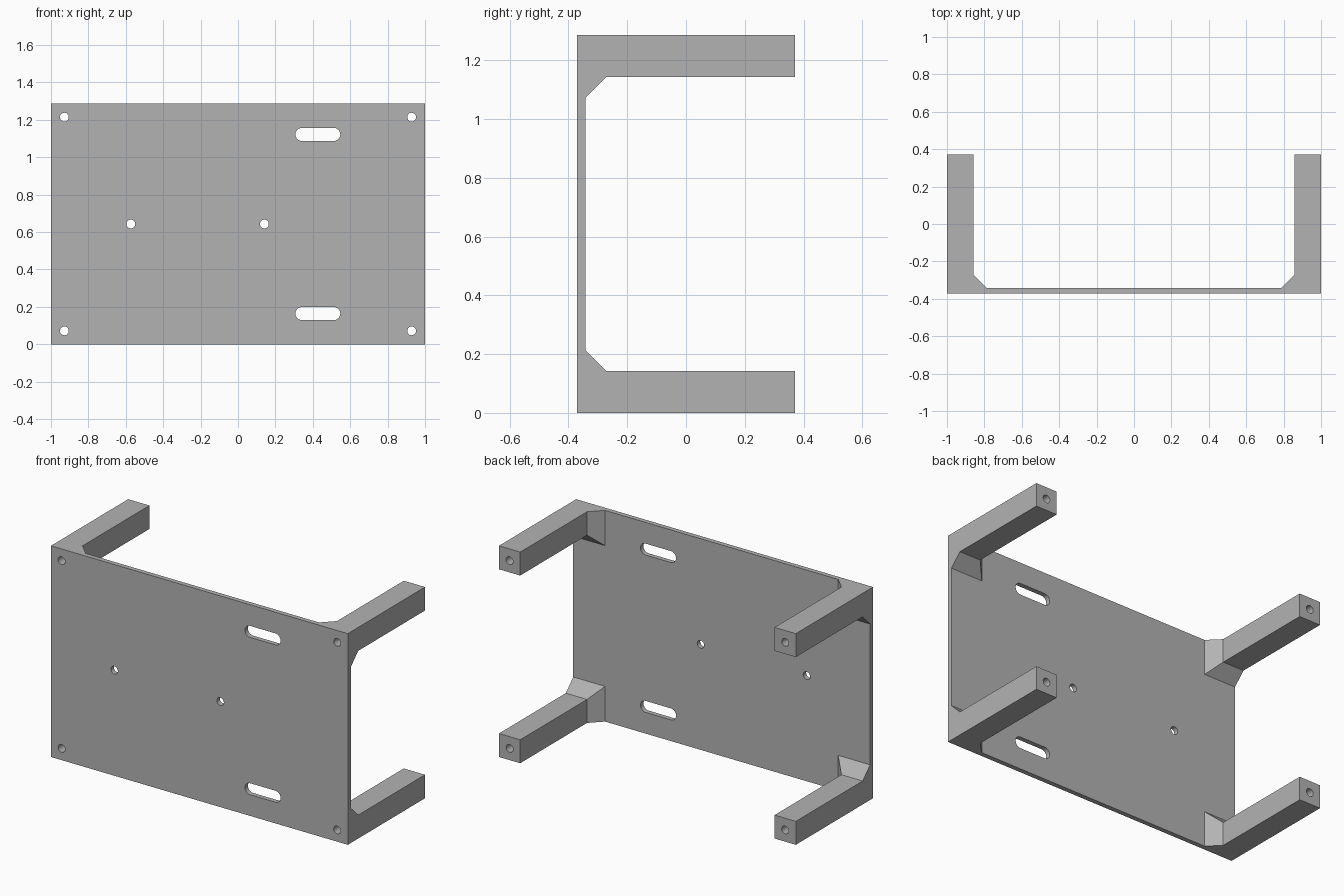
import bpy, bmesh, math

cube = bpy.data.objects.get("Cube")
if cube:
    bpy.data.objects.remove(cube, do_unlink=True)

WIDTH, HEIGHT, DEPTH = 2.0, 1.286, 0.743
THICK, LEG, FLARE = 0.0286, 0.143, 0.0714
FRONT, BACK = -DEPTH / 2, DEPTH / 2
INNER = FRONT + THICK

grey = bpy.data.materials.new("plain grey")
grey.use_nodes = True
grey.diffuse_color = (0.45, 0.45, 0.45, 1)
grey.node_tree.nodes["Principled BSDF"].inputs["Base Color"].default_value = grey.diffuse_color


def loft(name, rings):
    """Closed solid through matching (y, outline) rings."""
    bm = bmesh.new()
    loops = [[bm.verts.new((x, y, z)) for x, z in outline] for y, outline in rings]
    for a, b in zip(loops, loops[1:]):
        for i in range(len(a)):
            j = (i + 1) % len(a)
            bm.faces.new((a[i], a[j], b[j], b[i]))
    bm.faces.new(loops[0])
    bm.faces.new(loops[-1])
    bmesh.ops.recalc_face_normals(bm, faces=bm.faces)
    mesh = bpy.data.meshes.new(name)
    bm.to_mesh(mesh)
    bm.free()
    mesh.materials.append(grey)
    obj = bpy.data.objects.new(name, mesh)
    bpy.context.collection.objects.link(obj)
    return obj


def corner_square(sx, top, size):
    """Square outline flush with one corner of the plate."""
    x0, z0 = sx * WIDTH / 2, HEIGHT if top else 0
    x1, z1 = x0 - sx * size, z0 + (-size if top else size)
    return [(x0, z0), (x1, z0), (x1, z1), (x0, z1)]


def slot_outline(cx, cz, radius, half=0.0, steps=16):
    """Circle, or a rounded slot when half is above zero."""
    points = []
    for side in (1, -1):
        for i in range(steps + (1 if half else 0)):
            a = math.pi * (i / steps - 0.5) + (0 if side > 0 else math.pi)
            points.append((cx + side * half + radius * math.cos(a), cz + radius * math.sin(a)))
    return points


def combine(body, other, operation):
    mod = body.modifiers.new(operation.lower(), 'BOOLEAN')
    mod.operation, mod.object, mod.solver = operation, other, 'EXACT'
    bpy.context.view_layer.objects.active = body
    bpy.ops.object.modifier_apply(modifier=mod.name)
    bpy.data.objects.remove(other, do_unlink=True)


# Base plate
w = WIDTH / 2
plate_outline = [(-w, 0), (w, 0), (w, HEIGHT), (-w, HEIGHT)]
bracket = loft("mounting_bracket", [(FRONT, plate_outline), (INNER, plate_outline)])

# Corner legs with flared feet
corners = [(sx, top) for sx in (-1, 1) for top in (False, True)]
for sx, top in corners:
    wide, slim = corner_square(sx, top, LEG + FLARE), corner_square(sx, top, LEG)
    leg = loft("leg", [(INNER - THICK / 2, wide), (INNER, wide), (INNER + FLARE, slim), (BACK, slim)])
    combine(bracket, leg, 'UNION')

# Screw holes along the legs, two plate holes and two slots
cuts = [(sx * (w - LEG / 2), HEIGHT - LEG / 2 if top else LEG / 2, 0.0235, 0) for sx, top in corners]
cuts += [(x, HEIGHT / 2, 0.0235, 0) for x in (-0.573, 0.141)]
cuts += [(0.427, HEIGHT / 2 + s * 0.479, 0.035, 0.085) for s in (-1, 1)]
for cx, cz, radius, half in cuts:
    outline = slot_outline(cx, cz, radius, half)
    combine(bracket, loft("cutter", [(FRONT - 0.1, outline), (BACK + 0.1, outline)]), 'DIFFERENCE')

# Merge leftover coplanar pieces and smooth the hole walls
bm = bmesh.new()
bm.from_mesh(bracket.data)
bmesh.ops.remove_doubles(bm, verts=bm.verts, dist=0.0001)
bmesh.ops.dissolve_limit(bm, angle_limit=math.radians(1), verts=bm.verts, edges=bm.edges)
bm.to_mesh(bracket.data)
bm.free()
bpy.ops.object.select_all(action='DESELECT')
bracket.select_set(True)
bpy.context.view_layer.objects.active = bracket
bpy.ops.object.shade_smooth_by_angle(angle=math.radians(30))
